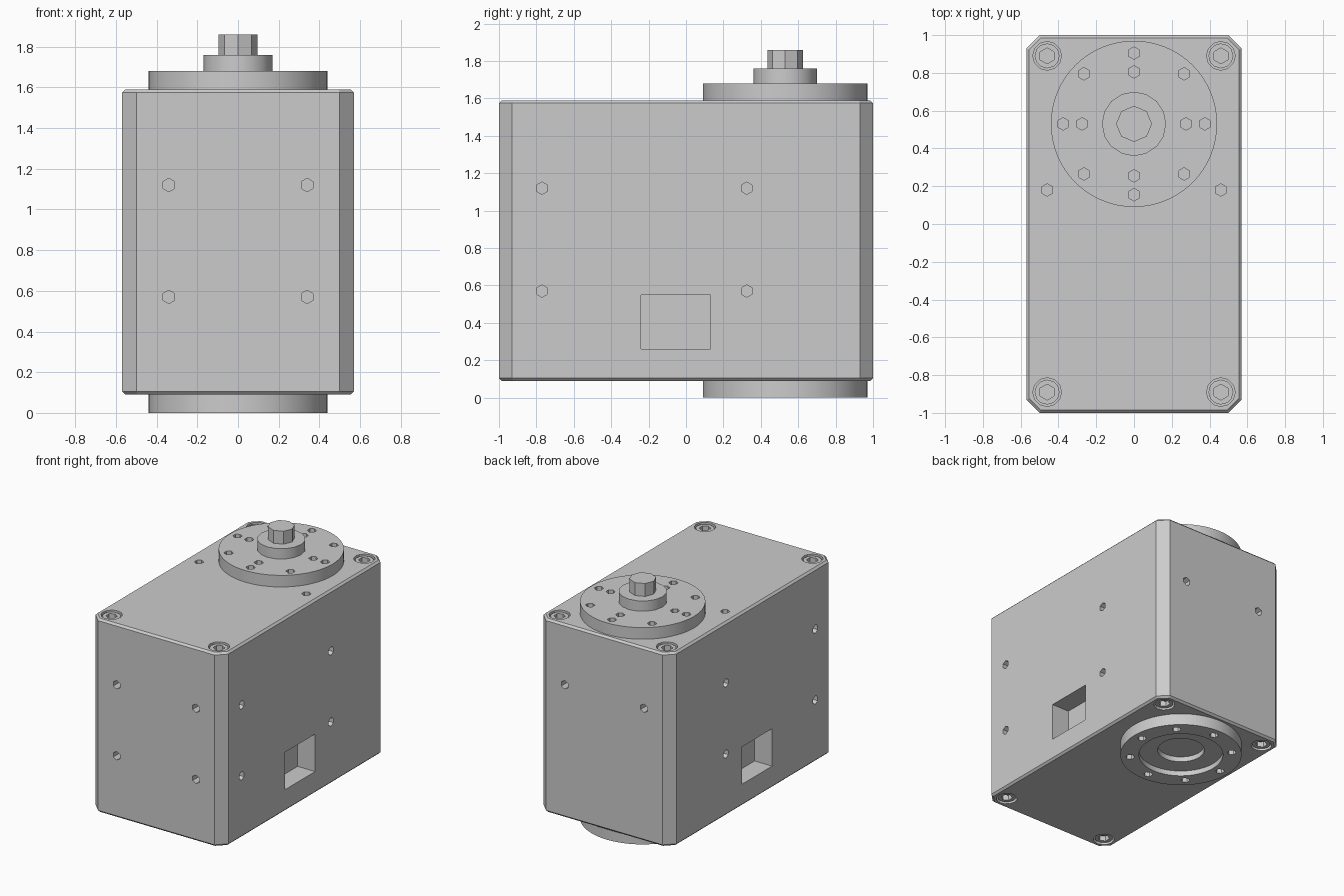
import bpy, bmesh
from math import sin, cos, pi, radians
from mathutils import Matrix, Vector

cube = bpy.data.objects.get("Cube")
if cube:
    bpy.data.objects.remove(cube, do_unlink=True)

grey = bpy.data.materials.new("housing grey")
grey.use_nodes = True
grey.diffuse_color = (0.6, 0.6, 0.6, 1)
shader = next(n for n in grey.node_tree.nodes if n.type == 'BSDF_PRINCIPLED')
shader.inputs["Base Color"].default_value = (0.6, 0.6, 0.6, 1)

AXIS_Y = 0.53           # output shaft position
BOTTOM, TOP = 0.09, 1.59
DISC = 0.44


def add_cyl(bm, centre, direction, radius, length, sides):
    """Cylinder centred on a point, running along a direction."""
    turn = Vector(direction).to_track_quat('Z', 'Y').to_matrix().to_4x4()
    bmesh.ops.create_cone(bm, cap_ends=True, segments=sides, radius1=radius, radius2=radius,
                          depth=length, matrix=Matrix.Translation(centre) @ turn)


def add_box(bm, centre, size):
    bmesh.ops.create_cube(bm, size=1, matrix=Matrix.Translation(centre) @ Matrix.Diagonal((*size, 1)))


def finish(name, bm):
    mesh = bpy.data.meshes.new(name)
    bm.to_mesh(mesh)
    bm.free()
    mesh.materials.append(grey)
    obj = bpy.data.objects.new(name, mesh)
    bpy.context.collection.objects.link(obj)
    return obj


def cut(obj, cutter_bm):
    """Subtract a cutter and remove it."""
    cutter = finish("cutter", cutter_bm)
    cutter.hide_render = True
    mod = obj.modifiers.new("cut", 'BOOLEAN')
    mod.operation, mod.solver, mod.object = 'DIFFERENCE', 'EXACT', cutter
    bpy.context.view_layer.objects.active = obj
    bpy.ops.object.modifier_apply(modifier=mod.name)
    bpy.data.objects.remove(cutter, do_unlink=True)


def smooth(obj):
    bpy.ops.object.select_all(action='DESELECT')
    obj.select_set(True)
    bpy.context.view_layer.objects.active = obj
    bpy.ops.object.shade_smooth_by_angle(angle=radians(30))


def ring(radius, count):
    return [(radius * cos(2 * pi * i / count), AXIS_Y + radius * sin(2 * pi * i / count))
            for i in range(count)]


# Housing: box with chamfered corners and a fine edge bevel
bm = bmesh.new()
add_box(bm, (0, 0, (TOP + BOTTOM) / 2), (1.14, 2, TOP - BOTTOM))
uprights = [e for e in bm.edges if abs(e.verts[0].co.z - e.verts[1].co.z) > 1]
bmesh.ops.bevel(bm, geom=uprights, offset=0.07, segments=1, affect='EDGES')
rims = [e for e in bm.edges if abs(e.verts[0].co.z - e.verts[1].co.z) < 0.01]
bmesh.ops.bevel(bm, geom=rims, offset=0.015, segments=1, affect='EDGES')
housing = finish("housing", bm)

# Mounting holes, connector windows and screw counterbores
bm = bmesh.new()
R, DEEP = 0.033, 0.16
for side in (-1, 1):
    for z in (0.57, 1.12):
        for y in (-0.77, 0.325):
            add_cyl(bm, (side * 0.57, y, z), (1, 0, 0), R, DEEP, 6)
        add_cyl(bm, (side * 0.34, -1, z), (0, 1, 0), R, DEEP, 6)
    add_cyl(bm, (side * 0.34, 1, 1.12), (0, 1, 0), R, DEEP, 6)
    add_cyl(bm, (side * 0.46, 0.18, TOP), (0, 0, 1), R, DEEP, 6)
    add_box(bm, (side * 0.57, -0.055, 0.405), (0.3, 0.37, 0.29))
    for y in (-0.89, 0.89):
        for z in (BOTTOM, TOP):
            add_cyl(bm, (side * 0.46, y, z), (0, 0, 1), 0.076, 0.14, 12)
cut(housing, bm)

# Socket screws at the corners, top and bottom
for z, level, up in ((TOP, "top", 1), (BOTTOM, "bottom", -1)):
    for side, hand in ((-1, "right"), (1, "left")):
        for y, end in ((-0.89, "front"), (0.89, "back")):
            bm = bmesh.new()
            add_cyl(bm, (side * 0.46, y, z - up * 0.045), (0, 0, 1), 0.066, 0.07, 12)
            screw = finish(f"{level}_{end}_{hand}_screw", bm)
            bm = bmesh.new()
            add_cyl(bm, (side * 0.46, y, z), (0, 0, 1), 0.042, 0.1, 6)
            cut(screw, bm)

# Output disc with two rings of holes
bm = bmesh.new()
add_cyl(bm, (0, AXIS_Y, 1.635), (0, 0, 1), DISC, 0.09, 64)
top_disc = finish("output_disc", bm)
bm = bmesh.new()
for x, y in ring(0.375, 8) + ring(0.275, 4):
    add_cyl(bm, (x, y, 1.68), (0, 0, 1), R, 0.13, 6)
cut(top_disc, bm)

# Hub and shaft
bm = bmesh.new()
add_cyl(bm, (0, AXIS_Y, 1.715), (0, 0, 1), 0.17, 0.09, 16)
hub = finish("hub", bm)
bm = bmesh.new()
add_cyl(bm, (0, AXIS_Y, 1.805), (0, 0, 1), 0.095, 0.11, 8)
shaft = finish("shaft", bm)

# Idler disc underneath, with a stepped recess and a ring of holes
bm = bmesh.new()
add_cyl(bm, (0, AXIS_Y, 0.045), (0, 0, 1), DISC, 0.09, 64)
bottom_disc = finish("idler_disc", bm)
bm = bmesh.new()
add_cyl(bm, (0, AXIS_Y, 0), (0, 0, 1), 0.305, 0.08, 48)
for x, y in ring(0.37, 8):
    add_cyl(bm, (x, y, 0), (0, 0, 1), R, 0.13, 6)
cut(bottom_disc, bm)
bm = bmesh.new()
add_cyl(bm, (0, AXIS_Y, 0.03), (0, 0, 1), 0.17, 0.1, 24)
cut(bottom_disc, bm)

for part in (top_disc, bottom_disc, hub):
    smooth(part)
